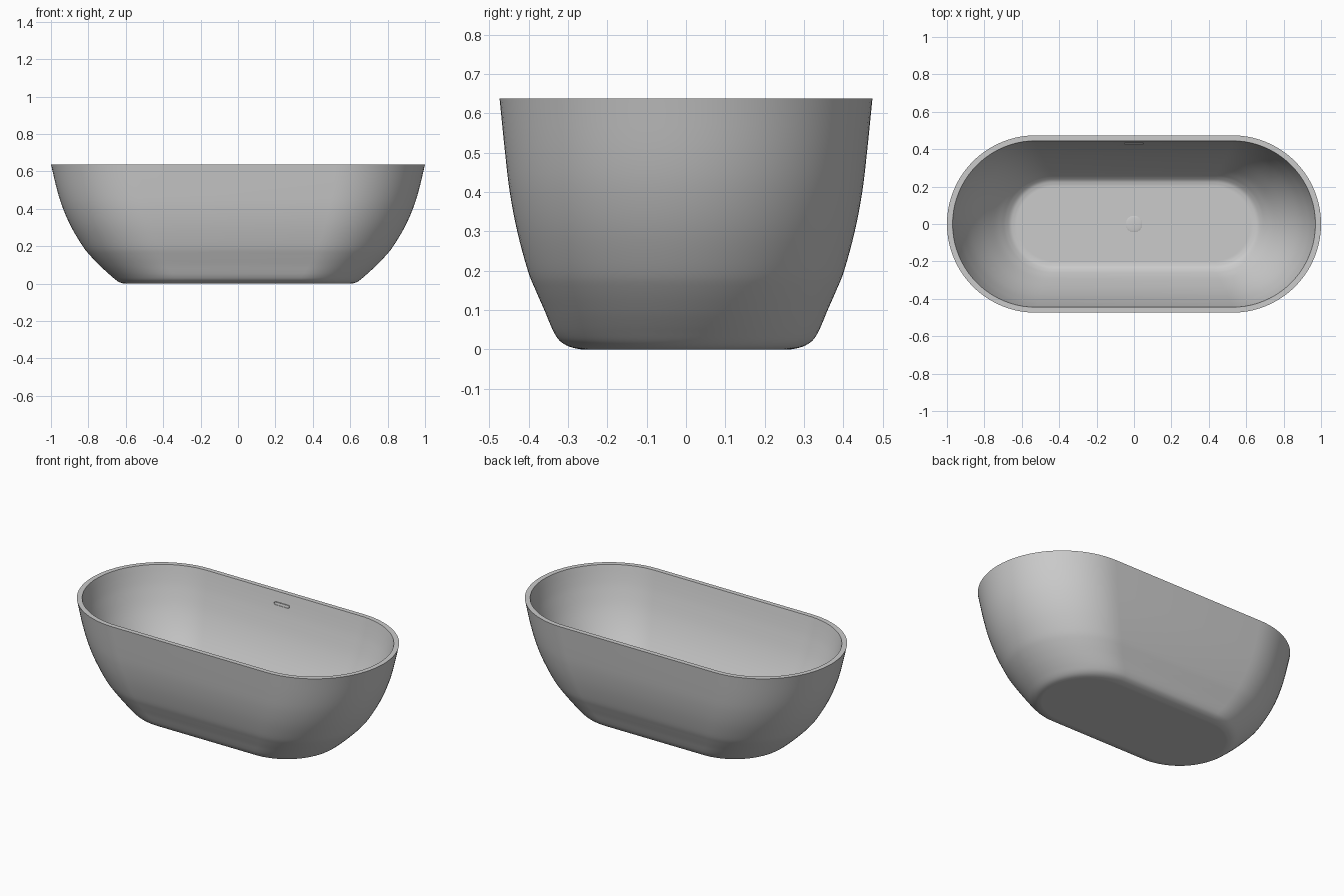
import bpy, bmesh, math
from mathutils import Vector

if "Cube" in bpy.data.objects:
    bpy.data.objects.remove(bpy.data.objects["Cube"])

# (height, half length, half width) up the outside and down the inside
OUTER = [(0, .605, .265), (.004, .624, .286), (.011, .640, .305), (.023, .657, .322),
         (.042, .679, .335), (.066, .706, .346), (.1, .742, .360), (.15, .790, .382),
         (.2, .83, .402), (.3, .89, .429), (.4, .935, .448), (.5, .967, .460),
         (.638, 1.0, .474)]
INNER = [(.638, .97, .445), (.57, .952, .431), (.5, .929, .414), (.4, .886, .384),
         (.3, .826, .344), (.2, .750, .294), (.15, .703, .263), (.13, .681, .247),
         (.116, .660, .230), (.11, .635, .208)]
FLOOR = INNER[-1][0]


def smooth(points, steps=4):
    """Catmull-Rom curve through the profile points."""
    p = [Vector(q) for q in points]
    p = [2 * p[0] - p[1]] + p + [2 * p[-1] - p[-2]]
    out = []
    for i in range(1, len(p) - 2):
        a, b, c, d = p[i - 1:i + 3]
        for k in range(steps):
            t = k / steps
            out.append(.5 * (2 * b + (c - a) * t + (2 * a - 5 * b + 4 * c - d) * t * t
                             + (3 * b - a - 3 * c + d) * t ** 3))
    return out + [p[-2]]


def stadium(half_len, half_wid, n=40):
    """Outline with two straight sides and two half-circle ends."""
    pts = []
    for side in (1, -1):
        for i in range(n + 1):
            a = math.pi * (i / n - .5)
            pts.append((side * (half_len - half_wid + half_wid * math.cos(a)),
                        side * half_wid * math.sin(a)))
    return pts


def finish(bm, name, angle=40):
    bmesh.ops.recalc_face_normals(bm, faces=bm.faces)
    mesh = bpy.data.meshes.new(name)
    bm.to_mesh(mesh)
    bm.free()
    ob = bpy.data.objects.new(name, mesh)
    bpy.context.collection.objects.link(ob)
    bpy.ops.object.select_all(action='DESELECT')
    ob.select_set(True)
    bpy.context.view_layer.objects.active = ob
    bpy.ops.object.shade_smooth_by_angle(angle=math.radians(angle))
    return ob


# Tub shell: rings skinned from base, up to the rim, down to the floor
bm = bmesh.new()
rings = []
profile = [(0, .595, .255)] + smooth(OUTER) + smooth(INNER) + [(FLOOR, .625, .198)]
for z, a, b in profile:
    rings.append([bm.verts.new((x, y, max(z, 0))) for x, y in stadium(a, b)])
for lo, hi in zip(rings, rings[1:]):
    for i in range(len(lo)):
        j = (i + 1) % len(lo)
        bm.faces.new((lo[i], lo[j], hi[j], hi[i]))
bm.faces.new(rings[0][::-1])
bm.faces.new(rings[-1])
finish(bm, "tub_shell")

# Drain plug: shallow dome on the floor
bm = bmesh.new()
bmesh.ops.create_uvsphere(bm, u_segments=40, v_segments=20, radius=1)
bmesh.ops.bisect_plane(bm, geom=bm.verts[:] + bm.edges[:] + bm.faces[:],
                       plane_co=(0, 0, 0), plane_no=(0, 0, -1), clear_outer=True)
for v in bm.verts:
    v.co = (v.co.x * .045, v.co.y * .045, FLOOR - .001 + v.co.z * .005)
finish(bm, "drain_plug")

# Overflow slot: capsule plate on the back wall with a recessed opening
bm = bmesh.new()
face = bm.faces.new([bm.verts.new((x, .443, .57 + z))
                     for x, z in stadium(.052, .009, 10)])
ext = bmesh.ops.extrude_face_region(bm, geom=[face])
front = [g for g in ext["geom"] if isinstance(g, bmesh.types.BMFace)][0]
for v in front.verts:
    v.co.y = .427
bmesh.ops.inset_region(bm, faces=[front], thickness=.003)
for v in front.verts:
    v.co.y = .435
finish(bm, "overflow_slot")
